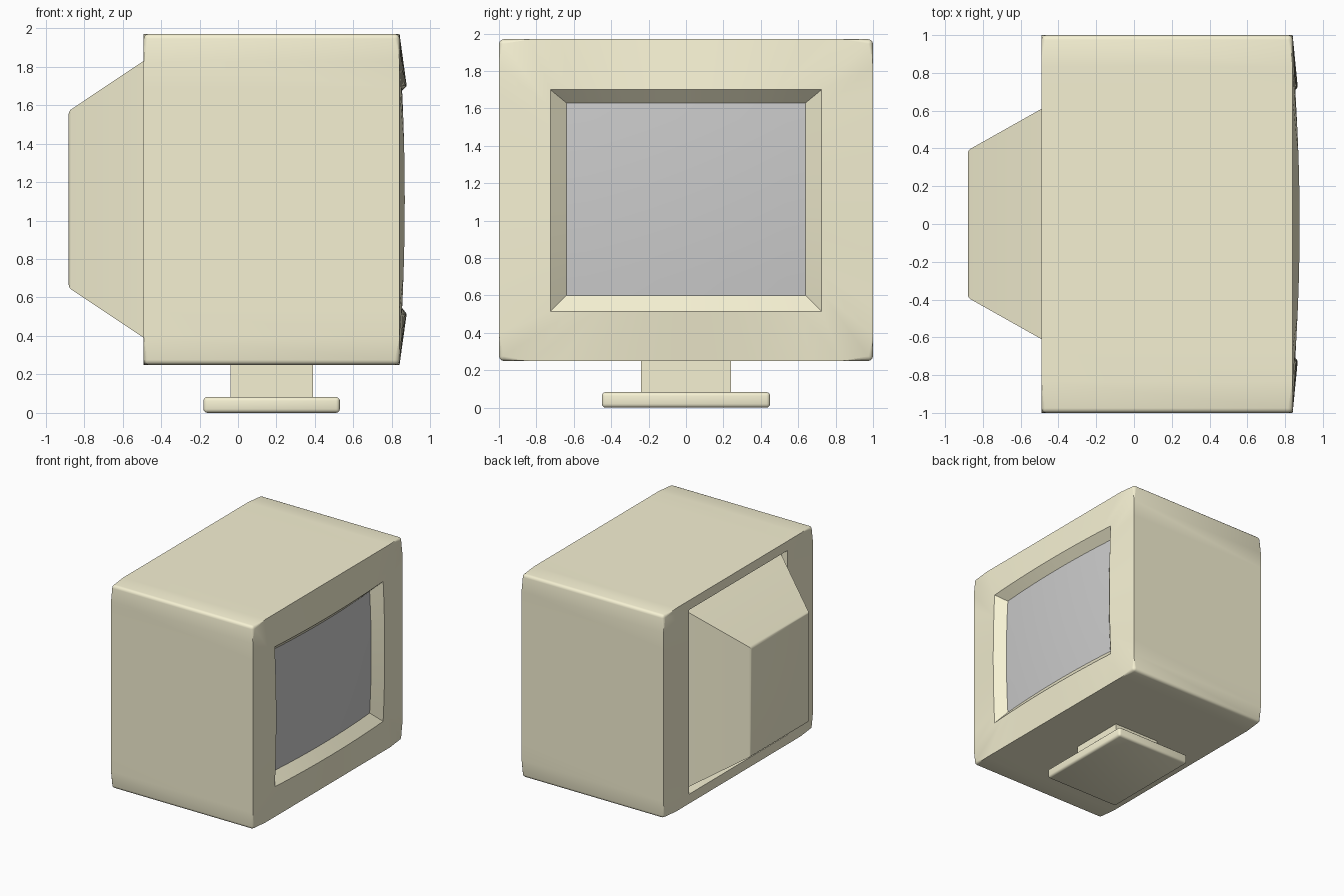
import bpy, bmesh, math

if "Cube" in bpy.data.objects:
    bpy.data.objects.remove(bpy.data.objects["Cube"])

N = 12  # segments along each side of the rectangular rings

casing = bpy.data.materials.new("casing_beige")
casing.diffuse_color = (0.92, 0.88, 0.65, 1)
casing.use_nodes = True
casing.node_tree.nodes["Principled BSDF"].inputs["Base Color"].default_value = casing.diffuse_color


def make_object(name, bm, mat=None, angle=30):
    bmesh.ops.recalc_face_normals(bm, faces=bm.faces[:])
    me = bpy.data.meshes.new(name)
    bm.to_mesh(me)
    bm.free()
    ob = bpy.data.objects.new(name, me)
    bpy.context.collection.objects.link(ob)
    if mat:
        me.materials.append(mat)
    bpy.ops.object.select_all(action='DESELECT')
    ob.select_set(True)
    bpy.context.view_layer.objects.active = ob
    bpy.ops.object.shade_smooth_by_angle(angle=math.radians(angle))
    return ob


def point(u, v, x, hy, z0, z1, by=0, bz=0):
    """Point on a rectangle facing x, bulging by 'by' across and 'bz' upward."""
    return (x + by * (1 - u * u) + bz * (1 - v * v),
            u * hy, (z0 + z1) / 2 + v * (z1 - z0) / 2)


def ring(bm, n, *spec):
    corners = [(-1, -1), (1, -1), (1, 1), (-1, 1)]
    verts = []
    for i in range(4):
        (u0, v0), (u1, v1) = corners[i], corners[(i + 1) % 4]
        for k in range(n):
            t = k / n
            verts.append(bm.verts.new(point(u0 + (u1 - u0) * t, v0 + (v1 - v0) * t, *spec)))
    return verts


def bridge(bm, a, b):
    for i in range(len(a)):
        j = (i + 1) % len(a)
        bm.faces.new((a[i], a[j], b[j], b[i]))


def loop_edges(bm, r):
    return [bm.edges.get((r[i], r[(i + 1) % len(r)])) for i in range(len(r))]


def bevel(bm, edges, width, segments=3):
    bmesh.ops.bevel(bm, geom=edges, offset=width, offset_type='OFFSET',
                    segments=segments, profile=0.5, affect='EDGES')


# Casing: back recess, outer shell, curved front frame and sloped screen surround
FRAME = (0.852, 0.725, 0.515, 1.70, 0.025, 0.015)
SCREEN = (0.785, 0.64, 0.60, 1.63, 0.025, 0.015)
bm = bmesh.new()
rings = [ring(bm, N, *s) for s in [
    (-0.40, 0.66, 0.33, 1.89),
    (-0.49, 0.66, 0.33, 1.89),
    (-0.49, 1.0, 0.25, 1.97),
    (0.84, 1.0, 0.25, 1.97),
    FRAME, SCREEN]]
for a, b in zip(rings, rings[1:]):
    bridge(bm, a, b)
back, front = rings[2], rings[3]
edges = loop_edges(bm, back) + loop_edges(bm, front)
edges += [bm.edges.get((back[i * N], front[i * N])) for i in range(4)]
bevel(bm, edges, 0.025)
make_object("casing", bm, casing)

# Screen: gently domed glass
bm = bmesh.new()
grid = [[bm.verts.new(point(2 * i / N - 1, 2 * j / N - 1, *SCREEN))
         for i in range(N + 1)] for j in range(N + 1)]
for j in range(N):
    for i in range(N):
        bm.faces.new((grid[j][i], grid[j][i + 1], grid[j + 1][i + 1], grid[j + 1][i]))
make_object("screen", bm)

# Tapered tube housing at the back
bm = bmesh.new()
inner = ring(bm, 1, -0.40, 0.66, 0.33, 1.89)
outer = ring(bm, 1, -0.88, 0.39, 0.65, 1.57)
bridge(bm, inner, outer)
bm.faces.new(outer)
bevel(bm, loop_edges(bm, outer), 0.015)
make_object("rear_housing", bm, casing)


# Stand
def box(name, x0, x1, hy, z0, z1, width=0):
    bm = bmesh.new()
    a, b = ring(bm, 1, x0, hy, z0, z1), ring(bm, 1, x1, hy, z0, z1)
    bridge(bm, a, b)
    bm.faces.new(a)
    bm.faces.new(b)
    if width:
        bevel(bm, bm.edges[:], width)
    return make_object(name, bm, casing)


box("stand_neck", -0.04, 0.39, 0.24, 0.06, 0.27)
box("stand_base", -0.18, 0.53, 0.45, 0.0, 0.083, 0.02)
